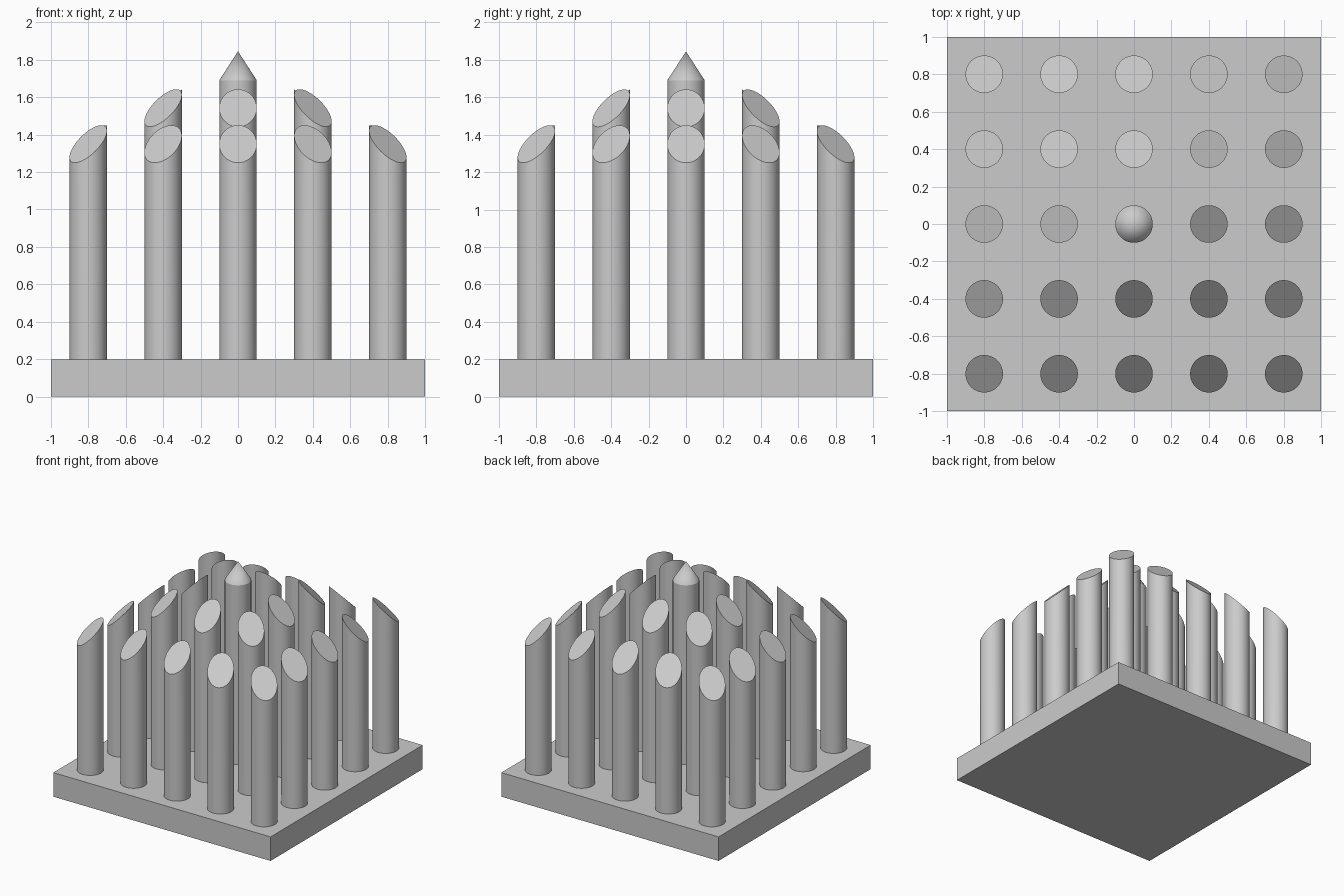
import bpy, math

if "Cube" in bpy.data.objects:
    bpy.data.objects.remove(bpy.data.objects["Cube"])

PIN_R = 0.1
BASE_TOP = 0.2
RING_HEIGHT = {1: 1.542, 2: 1.35}   # centre height of the slanted cuts, per square ring


def cylinder(name, x, y, top):
    depth = top - BASE_TOP
    bpy.ops.mesh.primitive_cylinder_add(vertices=64, radius=PIN_R, depth=depth,
                                        location=(x, y, BASE_TOP + depth / 2))
    obj = bpy.context.object
    obj.name = name
    return obj


def smooth():
    bpy.ops.object.shade_smooth_by_angle(angle=math.radians(25))


# Base slab
bpy.ops.mesh.primitive_cube_add(size=1, location=(0, 0, BASE_TOP / 2))
base = bpy.context.object
base.name = "base_slab"
base.scale = (2, 2, BASE_TOP)
bpy.ops.object.transform_apply(location=False, rotation=False, scale=True)

# Pins with 45 degree cuts facing away from the centre
for i in range(-2, 3):
    for j in range(-2, 3):
        ring = max(abs(i), abs(j))
        if ring == 0:
            continue
        pin = cylinder(f"slanted_pin_{i + 2}_{j + 2}", i * 0.4, j * 0.4, RING_HEIGHT[ring])
        length = math.hypot(i, j)
        for v in pin.data.vertices:
            if v.co.z > 0:
                v.co.z -= (v.co.x * i + v.co.y * j) / length
        smooth()

# Centre pin with pointed tip
centre = cylinder("centre_pin", 0, 0, 1.69)
smooth()
bpy.ops.mesh.primitive_cone_add(vertices=64, radius1=PIN_R, radius2=0, depth=0.155,
                                end_fill_type='NOTHING', location=(0, 0, 1.69 + 0.0775))
bpy.context.object.name = "centre_tip"
smooth()
